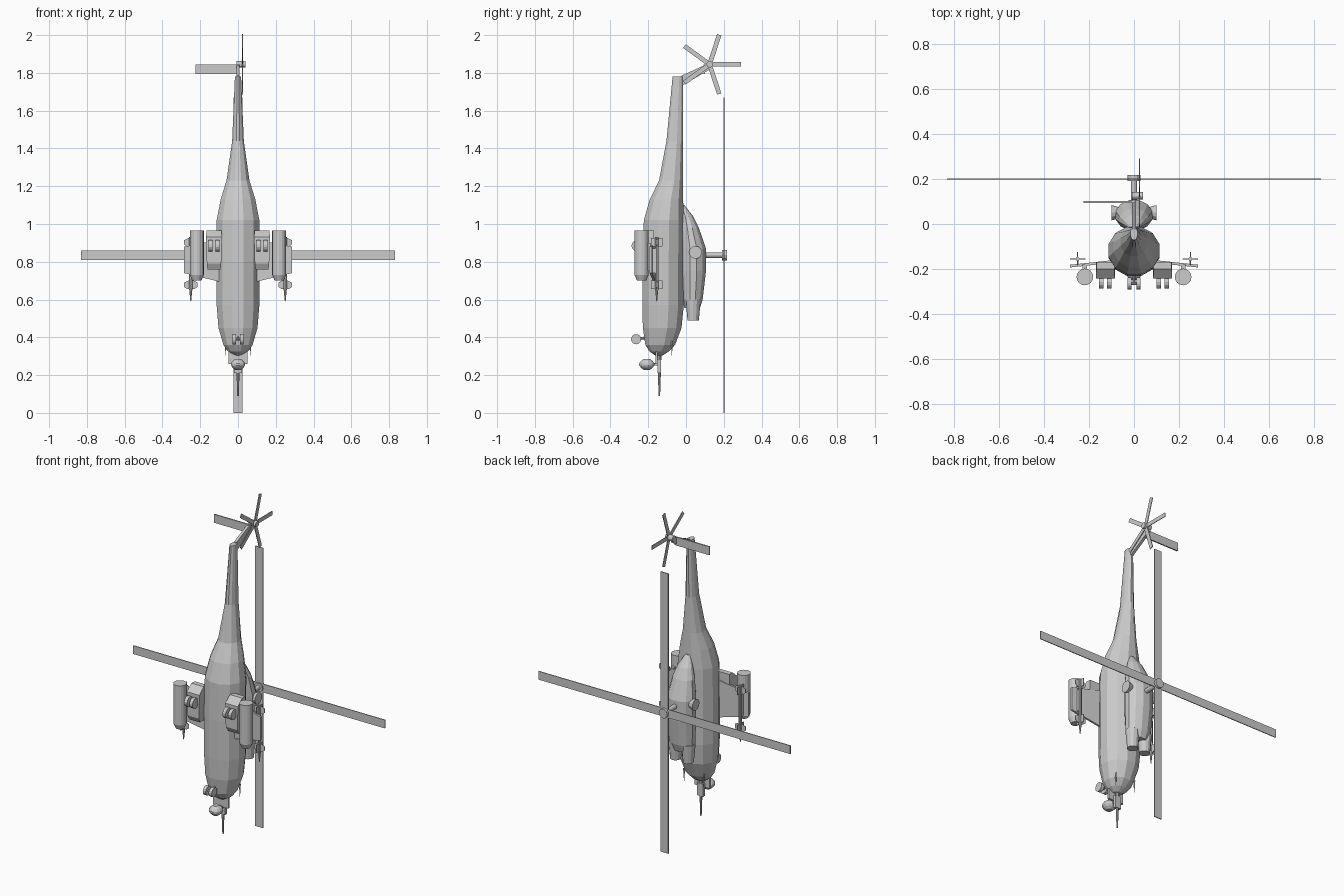
import bpy, bmesh, math
from mathutils import Vector

if "Cube" in bpy.data.objects:
    bpy.data.objects.remove(bpy.data.objects["Cube"])

grey = bpy.data.materials.new("light grey")
grey.diffuse_color = (0.6, 0.6, 0.6, 1)
grey.use_nodes = True
grey.node_tree.nodes["Principled BSDF"].inputs["Base Color"].default_value = grey.diffuse_color


def finish(name, bm):
    bmesh.ops.recalc_face_normals(bm, faces=bm.faces)
    me = bpy.data.meshes.new(name)
    bm.to_mesh(me)
    bm.free()
    me.materials.append(grey)
    ob = bpy.data.objects.new(name, me)
    bpy.context.collection.objects.link(ob)
    return ob


def skin(name, rings):
    """Bridge equal rings of points and cap both ends."""
    bm = bmesh.new()
    vs = [[bm.verts.new(p) for p in r] for r in rings]
    n = len(vs[0])
    for a, b in zip(vs, vs[1:]):
        for i in range(n):
            bm.faces.new((a[i], a[(i + 1) % n], b[(i + 1) % n], b[i]))
    bm.faces.new(vs[0])
    bm.faces.new(vs[-1])
    return finish(name, bm)


def loft(name, stations, n=12, cx=0):
    """Stations are (z, low y, high y, half width)."""
    rings = []
    for z, y0, y1, w in stations:
        rings.append([(cx + w * math.cos((i + .5) * math.tau / n),
                       (y0 + y1) / 2 + (y1 - y0) / 2 * math.sin((i + .5) * math.tau / n), z)
                      for i in range(n)])
    return skin(name, rings)


def rod(name, p, q, r1, r2=None, n=12):
    p, q = Vector(p), Vector(q)
    rot = Vector((0, 0, 1)).rotation_difference(q - p)
    r2 = r1 if r2 is None else r2
    rings = [[c + rot @ Vector((r * math.cos(i * math.tau / n), r * math.sin(i * math.tau / n), 0))
              for i in range(n)] for c, r in ((p, r1), (q, r2))]
    return skin(name, rings)


def box(name, x, y, z):
    return skin(name, [[(x[0], y[0], k), (x[1], y[0], k), (x[1], y[1], k), (x[0], y[1], k)] for k in z])


# Fuselage and tail boom
loft("fuselage", [
    (.305, -.165, -.12, .025), (.325, -.195, -.09, .055), (.36, -.218, -.055, .08),
    (.45, -.232, -.02, .107), (.57, -.235, -.008, .117), (.80, -.235, -.008, .117),
    (1.02, -.227, -.008, .117), (1.13, -.195, -.012, .095), (1.23, -.145, -.014, .063),
    (1.44, -.105, -.014, .032), (1.78, -.072, -.014, .017)])

# Engine housing on the back
loft("engine_housing", [
    (.555, -.01, .075, .06), (.60, -.02, .09, .078), (.75, -.03, .108, .085),
    (.87, -.03, .108, .085), (.98, -.03, .07, .066), (1.04, -.03, .04, .045),
    (1.10, -.03, -.008, .014)])
for s in (-1, 1):
    rod("engine_nozzle", (s * .042, .038, .49), (s * .042, .038, .60), .03, .04)
    rod("side_exhaust", (s * .05, .05, .85), (s * .10, .05, .85), .02, .034)

# Main rotor
rod("rotor_mast", (0, .08, .835), (0, .215, .835), .014)
rod("rotor_hub", (0, .19, .835), (0, .217, .835), .028)
box("rotor_blade_pair_across", (-.83, .83), (.198, .203), (.81, .86))
box("rotor_blade_pair_along", (-.025, .025), (.198, .203), (0, 1.67))

# Tail fin, stabiliser and tail rotor
skin("tail_fin", [[(x, -.025, 1.73), (x, .13, 1.82), (x, .13, 1.855), (x, -.025, 1.785)]
                  for x in (-.008, .008)])
box("stabiliser", (-.225, .005), (.093, .101), (1.795, 1.845))
rod("tail_rotor_hub", (-.008, .125, 1.845), (.04, .125, 1.845), .017)
for k in range(5):
    a = k * math.tau / 5
    d = Vector((0, math.cos(a), math.sin(a)))
    w = Vector((0, -d.z, d.y)) * .012
    c = Vector((.024, .125, 1.845))
    skin("tail_rotor_blade", [[c + Vector((x, 0, 0)) + p for p in
                               (-w, d * .165 - w, d * .165 + w, w)] for x in (-.002, .002)])

for s in (-1, 1):
    # Stub wing
    skin("stub_wing", [[(s * .08, -.165 + t, .69), (s * .285, -.187 + t, .74),
                        (s * .285, -.187 + t, .88), (s * .08, -.165 + t, .92)]
                       for t in (-.006, .006)])
    # Rocket pod and its pylon
    px = s * .218
    rod("rocket_pod", (px, -.235, .73), (px, -.235, .965), .037, n=16)
    rod("rocket_pod_nose", (px, -.235, .70), (px, -.235, .73), .024, .037, 16)
    box("pod_pylon", (px - .01, px + .01), (-.21, -.178), (.75, .90))
    # Missile with two sets of crossed fins
    mx, my = s * .25, -.155
    rod("missile_body", (mx, my, .66), (mx, my, .93), .009, n=8)
    rod("missile_nose", (mx, my, .59), (mx, my, .66), .002, .009, 8)
    box("missile_rail", (mx - .004, mx + .004), (-.185, my), (.74, .87))
    for z0, z1 in ((.655, .70), (.88, .925)):
        m = z0 + .012
        skin("missile_fin_across", [[(mx - .02, y, z0), (mx + .02, y, z0), (mx + .035, y, m),
                                     (mx + .035, y, z1 - .01), (mx + .015, y, z1),
                                     (mx - .015, y, z1), (mx - .035, y, z1 - .01),
                                     (mx - .035, y, m)] for y in (my - .002, my + .002)])
        box("missile_fin_upright", (mx - .002, mx + .002), (my - .03, my + .03), (z0, z1))
    # Main landing gear housing and twin wheels
    gx = s * .127
    skin("gear_housing", [[(gx - w, y0, z), (gx + w, y0, z), (gx + w, -.17, z), (gx - w, -.17, z)]
                          for z, y0, w in ((.76, -.225, .034), (.79, -.242, .038),
                                           (.93, -.242, .042), (.965, -.20, .04))])
    for o in (-.018, .018):
        rod("main_wheel", (gx + o - .01, -.258, .885), (gx + o + .01, -.258, .885), .03, n=14)
    # Nose wheel
    rod("nose_wheel", (s * .01, -.264, .39), (s * .029, -.264, .39), .027, n=14)
    # Nose probe
    rod("nose_probe", (s * .065, -.075, .305), (s * .065, -.075, .38), .001, .006, 6)
rod("nose_wheel_axle", (-.015, -.264, .39), (.015, -.264, .39), .007, n=8)
rod("nose_wheel_strut", (0, -.264, .39), (0, -.20, .40), .007, n=8)

# Chin sensor ball with its mount
loft("sensor_ball", [(.228, -.225, -.19, .016), (.24, -.24, -.175, .031), (.252, -.249, -.166, .038),
                     (.262, -.249, -.166, .038), (.274, -.24, -.175, .031), (.286, -.225, -.19, .016)])
box("sensor_arm", (-.01, .01), (-.21, -.14), (.25, .265))
box("nose_mount", (-.05, .05), (-.162, -.15), (.26, .34))

# Gun
box("gun_body", (-.02, .02), (-.15, -.132), (.21, .285))
rod("gun_barrel", (0, -.141, .09), (0, -.141, .21), .004, .008, 8)
rod("gun_mount", (0, -.141, .28), (0, -.141, .32), .01, n=8)
